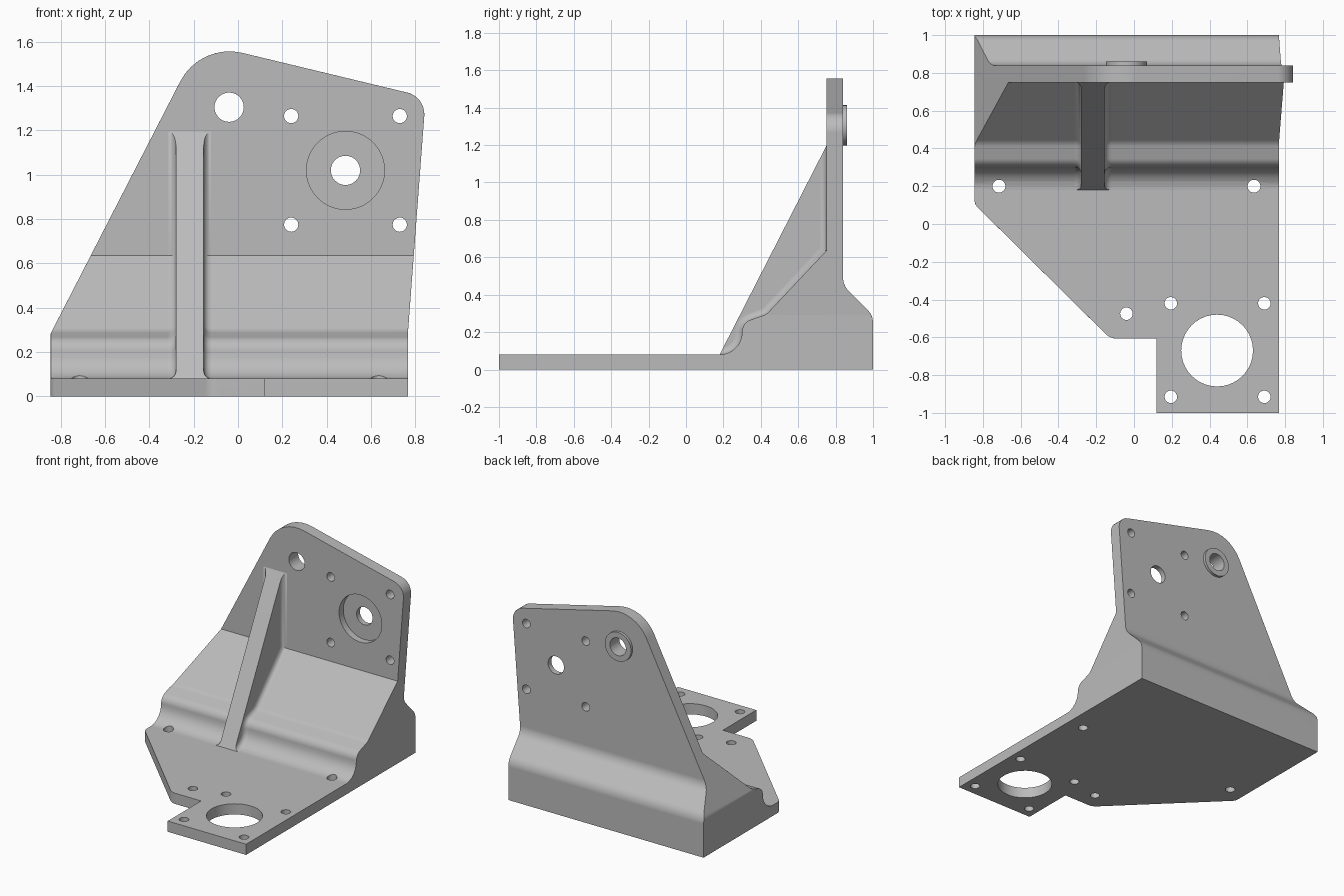
import bpy, bmesh, math
from mathutils import Vector

cube = bpy.data.objects.get("Cube")
if cube:
    bpy.data.objects.remove(cube, do_unlink=True)

grey = bpy.data.materials.new("machined grey")
grey.use_nodes = True
grey.diffuse_color = (0.5, 0.5, 0.5, 1)
grey.node_tree.nodes["Principled BSDF"].inputs["Base Color"].default_value = (0.5, 0.5, 0.5, 1)


def rounded(corners, steps=8):
    """Polyline through (a, b, radius) corners, each radius turned into an arc."""
    out = []
    n = len(corners)
    for i, c in enumerate(corners):
        p = Vector(c[:2])
        r = c[2] if len(c) > 2 else 0
        if r == 0:
            out.append(p)
            continue
        u = (Vector(corners[i - 1][:2]) - p).normalized()
        v = (Vector(corners[(i + 1) % n][:2]) - p).normalized()
        half = u.angle(v) / 2
        centre = p + (u + v).normalized() * (r / math.sin(half))
        start = p + u * (r / math.tan(half)) - centre
        end = p + v * (r / math.tan(half)) - centre
        sweep = math.pi - 2 * half
        for k in range(steps + 1):
            t = k / steps
            out.append(centre + (start * math.sin((1 - t) * sweep)
                                 + end * math.sin(t * sweep)) / math.sin(sweep))
    return out


def finish(name, bm):
    bmesh.ops.recalc_face_normals(bm, faces=bm.faces[:])
    mesh = bpy.data.meshes.new(name)
    bm.to_mesh(mesh)
    bm.free()
    mesh.materials.append(grey)
    obj = bpy.data.objects.new(name, mesh)
    bpy.context.collection.objects.link(obj)
    return obj


def prism(name, points, axis, lo, hi):
    """Extrude a flat outline along one axis."""
    place = {"x": lambda a, b, t: (t, a, b),
             "y": lambda a, b, t: (a, t, b),
             "z": lambda a, b, t: (a, b, t)}[axis]
    bm = bmesh.new()
    low = [bm.verts.new(place(p[0], p[1], lo)) for p in points]
    high = [bm.verts.new(place(p[0], p[1], hi)) for p in points]
    bm.faces.new(low)
    bm.faces.new(high)
    for i in range(len(low)):
        j = (i + 1) % len(low)
        bm.faces.new((low[i], low[j], high[j], high[i]))
    return finish(name, bm)


def disc(name, a, b, r, axis, lo, hi, sides=40):
    ring = [(a + r * math.cos(2 * math.pi * k / sides),
             b + r * math.sin(2 * math.pi * k / sides)) for k in range(sides)]
    return prism(name, ring, axis, lo, hi)


def apply(obj, mod):
    bpy.context.view_layer.objects.active = obj
    bpy.ops.object.modifier_apply(modifier=mod.name)


def combine(obj, other, operation):
    mod = obj.modifiers.new("combine", "BOOLEAN")
    mod.operation = operation
    mod.solver = "EXACT"
    mod.object = other
    apply(obj, mod)
    bpy.data.objects.remove(other, do_unlink=True)


# Bracket body: side profile trimmed by the front and plan outlines
inner = [(0.30, 0.08, 0.12), (0.30, 0.25, 0.068), (0.43, 0.295, 0.08), (0.75, 0.635)]
side = [(-1, 0.08)] + inner + [(0.75, 1.7), (0.84, 1.7), (0.84, 0.45, 0.1),
                              (1, 0.29, 0.1), (1, 0), (-1, 0)]
front = [(-1.017, -0.05), (-0.171, 1.596, 0.25), (0.847, 1.351, 0.1),
         (0.767, 0.29), (0.767, -0.05)]
plan = [(-0.845, 1.2), (-0.845, 0.105, 0.06), (-0.125, -0.607, 0.09), (0.12, -0.607),
        (0.12, -1.2), (1.2, -1.2), (1.2, 1.2)]
body = prism("bracket_body", rounded(side), "x", -1.3, 1.3)
combine(body, prism("front_trim", rounded(front), "y", -1.4, 1.4), "INTERSECT")
combine(body, prism("plan_trim", rounded(plan), "z", -0.2, 1.9), "INTERSECT")

# Softened outer edges
bevel = body.modifiers.new("soft edges", "BEVEL")
bevel.width = 0.013
bevel.segments = 2
bevel.limit_method = "ANGLE"
bevel.angle_limit = math.radians(50)
apply(body, bevel)

# Raised ring on the back, then all the drilled holes
combine(body, disc("back_boss", -0.04, 1.305, 0.108, "y", 0.8, 0.86), "UNION")
combine(body, disc("counterbore", 0.485, 1.02, 0.176, "y", 0.6, 0.80, 64), "DIFFERENCE")
wall_holes = [(-0.04, 1.305, 0.066), (0.485, 1.02, 0.066)]
wall_holes += [(x, z, 0.032) for x in (0.24, 0.73) for z in (0.775, 1.265)]
base_holes = [(0.44, -0.67, 0.19), (-0.04, -0.475, 0.033)]
base_holes += [(x, y, 0.033) for x in (0.195, 0.69) for y in (-0.42, -0.915)]
base_holes += [(x, 0.2, 0.034) for x in (-0.715, 0.635)]
for x, z, r in wall_holes:
    combine(body, disc("drill", x, z, r, "y", 0.6, 1.1), "DIFFERENCE")
for x, y, r in base_holes:
    combine(body, disc("drill", x, y, r, "z", -0.2, 0.3), "DIFFERENCE")

# Rib: flat web between base and wall
RIB_X, HALF, FILLET = -0.2175, 0.0625, 0.034
foot, tip = Vector((0.18, 0.08)), Vector((0.75, 1.195))
rib = prism("rib", [foot, tip, (0.79, 1.195), (0.79, 0.04), (0.18, 0.04)], "x",
            RIB_X - HALF, RIB_X + HALF)

# Rib fillet: flared section swept along the inner profile, cut by the rib slope
path = rounded([(0.05, 0.08)] + inner + [(0.75, 1.4)])
arc = [k * math.pi / 12 for k in range(7)]
flare = [(HALF + FILLET, -0.01)]
flare += [(HALF + FILLET * (1 - math.sin(a)), FILLET * (1 - math.cos(a))) for a in arc]
section = flare + [(-w, d) for w, d in reversed(flare)]
bm = bmesh.new()
rows = []
for i, p in enumerate(path):
    before = (p - path[max(i - 1, 0)]) if i else path[1] - p
    after = (path[i + 1] - p) if i + 1 < len(path) else before
    n1 = Vector((-before.y, before.x)).normalized()
    n2 = Vector((-after.y, after.x)).normalized()
    mitre = (n1 + n2) / (1 + n1.dot(n2))
    rows.append([bm.verts.new((RIB_X + w, p.x + mitre.x * d, p.y + mitre.y * d))
                 for w, d in section])
for r1, r2 in zip(rows, rows[1:]):
    for k in range(len(section)):
        m = (k + 1) % len(section)
        bm.faces.new((r1[k], r1[m], r2[m], r2[k]))
bm.faces.new(rows[0])
bm.faces.new(rows[-1])
bmesh.ops.recalc_face_normals(bm, faces=bm.faces[:])
slope = (tip - foot).normalized()
bmesh.ops.bisect_plane(bm, geom=bm.verts[:] + bm.edges[:] + bm.faces[:],
                       plane_co=(0, foot.x, foot.y), plane_no=(0, -slope.y, slope.x),
                       clear_outer=True)
bmesh.ops.holes_fill(bm, edges=[e for e in bm.edges if e.is_boundary], sides=0)
fillet = finish("rib_fillet", bm)

# Smooth curves, crisp corners
for obj in (body, rib, fillet):
    bpy.ops.object.select_all(action="DESELECT")
    obj.select_set(True)
    bpy.context.view_layer.objects.active = obj
    bpy.ops.object.shade_smooth_by_angle(angle=math.radians(30))
    weighted = obj.modifiers.new("flat face normals", "WEIGHTED_NORMAL")
    weighted.keep_sharp = True
